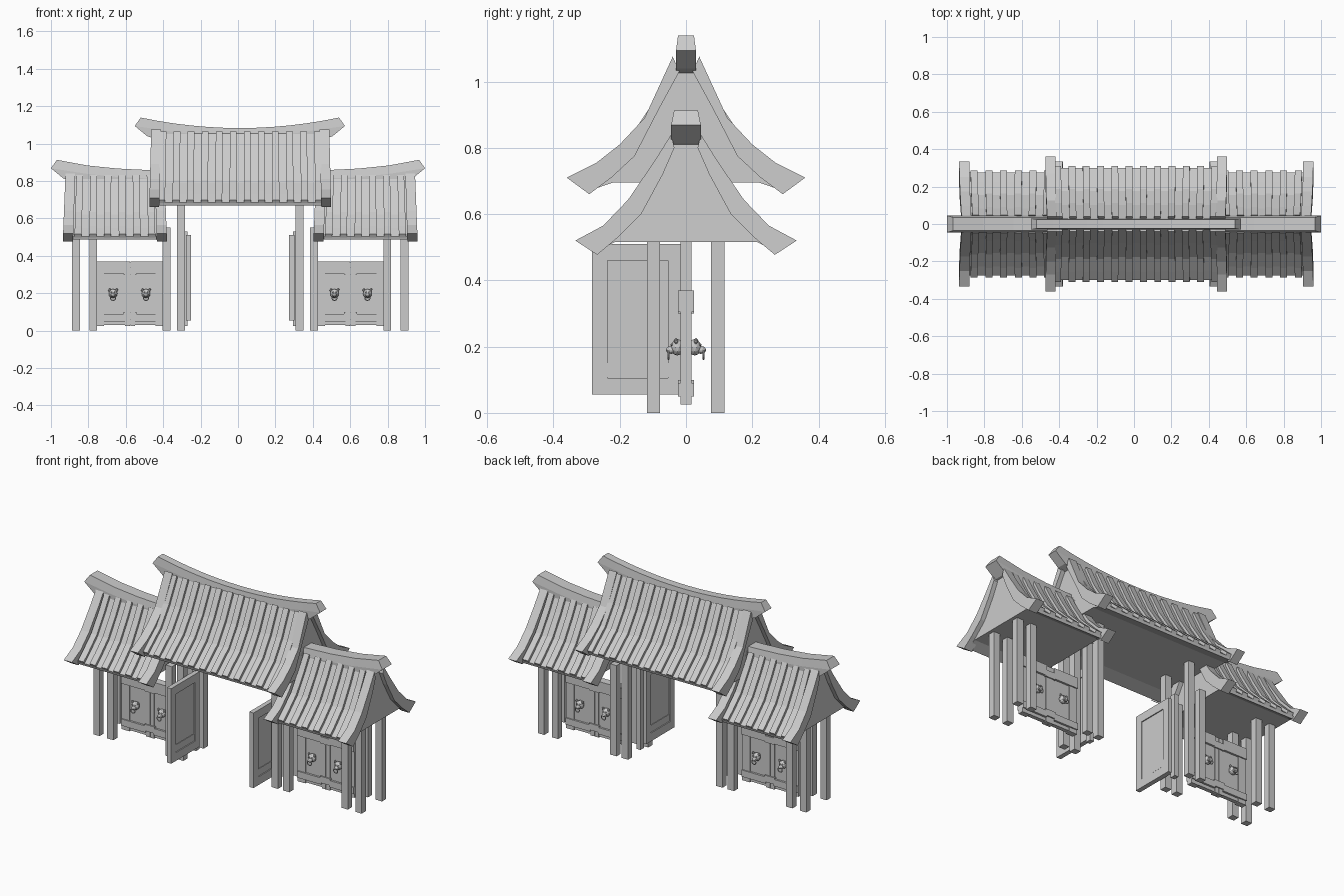
import bpy, bmesh, math
from mathutils import Matrix, Vector

if "Cube" in bpy.data.objects:
    bpy.data.objects.remove(bpy.data.objects["Cube"])

MID = 0.012          # mirror plane of the gate
SIDES = (-1, 1)


def finish(bm, name):
    bmesh.ops.recalc_face_normals(bm, faces=bm.faces)
    me = bpy.data.meshes.new(name)
    bm.to_mesh(me)
    bm.free()
    ob = bpy.data.objects.new(name, me)
    bpy.context.collection.objects.link(ob)
    return ob


def add_box(bm, x0, x1, y0, y1, z0, z1):
    mat = Matrix.Translation(((x0 + x1) / 2, (y0 + y1) / 2, (z0 + z1) / 2))
    mat = mat @ Matrix.Diagonal((abs(x1 - x0), abs(y1 - y0), abs(z1 - z0), 1))
    bmesh.ops.create_cube(bm, size=1, matrix=mat)


def add_prism(bm, pts, x0, x1, warp=lambda x, z: x):
    """Closed y-z outline swept along x."""
    rings = [[bm.verts.new((warp(x, z), y, z)) for y, z in pts] for x in (x0, x1)]
    n = len(pts)
    for i in range(n):
        j = (i + 1) % n
        bm.faces.new((rings[0][i], rings[0][j], rings[1][j], rings[1][i]))
    bm.faces.new(rings[0])
    bm.faces.new(rings[1])


def roof(name, cx, half, ribs, outer, lower, floor, floor_y, top, flare):
    def warp(x, z):
        return cx + (x - cx) * (1 + flare * (top - z) / (top - floor))

    # skin runs midway through the heavy end ridges, stopping short at the eave
    skin = [((a[0] + b[0]) / 2, (a[1] + b[1]) / 2) for a, b in zip(outer, lower)]
    skin[0] = (lower[0][0] + 0.008, lower[0][1] + 0.026)
    # solid roof body with gables and flat soffit
    right = [(floor_y, floor), (skin[0][0] - 0.006, skin[0][1] - 0.016)] + skin
    body = right + [(0, top)] + [(-y, z) for y, z in reversed(right)]
    bm = bmesh.new()
    add_prism(bm, body, cx - half, cx + half, warp)
    finish(bm, name + "_body")
    # tile ribs
    up = [(y + 0.009, z + 0.013) for y, z in skin]
    down = [(y - 0.004, z - 0.008) for y, z in skin]
    bm = bmesh.new()
    for i in range(ribs):
        x = cx + (i - (ribs - 1) / 2) * 0.075
        for s in SIDES:
            add_prism(bm, [(s * y, z) for y, z in up + down[::-1]], x - 0.018, x + 0.018, warp)
    finish(bm, name + "_tile_ribs")
    # heavy sloping ridges at both ends
    bm = bmesh.new()
    for e in SIDES:
        x = cx + e * half
        for s in SIDES:
            add_prism(bm, [(s * y, z) for y, z in outer + lower[::-1]], x - 0.026, x + 0.026, warp)
    finish(bm, name + "_end_ridges")


def ridge(name, cx, half, z_low, rise, power, hw):
    """Upswept top beam with pointed ends and a slightly narrower top."""
    bm = bmesh.new()
    rings = []
    n = 12
    for i in range(n + 1):
        t = -1 + 2 * i / n
        z = z_low + rise * abs(t) ** power
        tip = (t > 0.99) - (t < -0.99)
        x = cx + t * (half - 0.032)
        levels = [(-0.035 * tip, hw, -0.1), (0.032 * tip, hw, -0.045), (0, hw * 0.8, 0)]
        sec = [(dx, -w, dz) for dx, w, dz in levels] + [(dx, w, dz) for dx, w, dz in levels[::-1]]
        rings.append([bm.verts.new((x + dx, y, z + dz)) for dx, y, dz in sec])
    for a, b in zip(rings, rings[1:]):
        for k in range(6):
            bm.faces.new((a[k], a[(k + 1) % 6], b[(k + 1) % 6], b[k]))
    for r in (rings[0], rings[-1]):
        bm.faces.new((r[0], r[1], r[4], r[5]))
        bm.faces.new((r[1], r[2], r[3], r[4]))
    finish(bm, name)


# roofs
roof("central_roof", MID, 0.45, 12,
     [(.36, .71), (.27, .755), (.2, .81), (.125, .89), (.04, 1.075)],
     [(.292, .66), (.225, .71), (.155, .775), (.08, .92), (.02, 1.03)],
     0.695, 0.22, 1.08, 0.02)
for s, tag in ((-1, "left"), (1, "right")):
    roof(tag + "_roof", MID + s * 0.67, 0.238, 6,
         [(.334, .52), (.25, .565), (.175, .643), (.095, .76), (.045, .84)],
         [(.268, .477), (.205, .53), (.135, .60), (.07, .72), (.035, .80)],
         0.516, 0.214, 0.85, 0.05)
ridge("central_top_ridge", MID - 0.002, 0.562, 1.083, 0.056, 2, 0.03)
ridge("side_top_ridge", 0, 1.0, 0.855, 0.058, 4, 0.045)


def panel_door(bm, a0, a1, z0, z1, put):
    """Recessed panel in a frame; put(a0, a1, half_depth, z0, z1) places a box."""
    put(a0, a1, 0.5, z0, z1)


def lion_handle(bm, x, s):
    """Animal-head knocker facing the s side in y."""
    def ball(dx, y, z, sx, sy, sz, sub=2):
        bmesh.ops.create_icosphere(bm, subdivisions=sub, radius=1, matrix=Matrix.Translation(
            (x + dx, s * y, z)) @ Matrix.Diagonal((sx, sy, sz, 1)))
    ball(0, .026, .198, .024, .02, .025)           # head
    ball(0, .045, .190, .014, .016, .012)          # muzzle
    for e in SIDES:
        ball(e * .019, .03, .217, .008, .007, .010, 1)    # ears
        ball(e * .009, .043, .206, .005, .005, .004, 1)   # brows
    # ring hanging from the mouth
    n, m = 14, 5
    rows = []
    for i in range(n):
        a = 2 * math.pi * i / n
        row = []
        for j in range(m):
            b = 2 * math.pi * j / m
            r = .014 + .003 * math.cos(b)
            row.append(bm.verts.new((x + r * math.cos(a), s * (.053 + .003 * math.sin(b)),
                                     .176 + r * math.sin(a))))
        rows.append(row)
    for i in range(n):
        for j in range(m):
            p, q = rows[i], rows[(i + 1) % n]
            bm.faces.new((p[j], q[j], q[(j + 1) % m], p[(j + 1) % m]))


for s, tag in ((-1, "left"), (1, "right")):
    def X(u):
        return MID + s * u

    # square posts in front and back rows
    bm = bmesh.new()
    for u, h in ((.879, .55), (.786, .55), (.394, .55), (.317, .73)):
        for y in (-.098, .096):
            add_box(bm, X(u - .021), X(u + .021), y - .02, y + .02, 0, h)
    finish(bm, tag + "_posts")

    # closed side doors: thin panels, raised stiles and rails
    bm = bmesh.new()
    add_box(bm, X(.40), X(.78), -.012, .012, .03, .365)
    for u0, u1 in ((.40, .452), (.562, .588), (.590, .616), (.728, .78)):
        add_box(bm, X(u0), X(u1), -.017, .017, .025, .37)
    for u0, u1 in ((.40, .562), (.616, .78)):
        for z0, z1 in ((.05, .09), (.305, .37)):
            add_box(bm, X(u0), X(u1), -.024, .024, z0, z1)
    add_box(bm, X(.555), X(.623), -.024, .024, .06, .10)
    add_box(bm, X(.555), X(.623), -.024, .024, .30, .34)
    finish(bm, tag + "_side_doors")

    # knockers on both faces
    bm = bmesh.new()
    for u in (.504, .68):
        for f in SIDES:
            lion_handle(bm, X(u), f)
    finish(bm, tag + "_door_knockers")

    # jamb and swung-open central door leaf
    bm = bmesh.new()
    add_box(bm, X(.282), X(.308), -.017, .017, .025, .53)
    finish(bm, tag + "_door_jamb")
    bm = bmesh.new()
    add_box(bm, X(.268), X(.284), -.28, -.014, .058, .508)
    for y0, y1 in ((-.283, -.237), (-.055, -.012)):
        add_box(bm, X(.262), X(.29), y0, y1, .055, .51)
    for z0, z1 in ((.055, .105), (.108, .15), (.46, .51)):
        d = .003 if z0 == .108 else 0
        add_box(bm, X(.262 + d), X(.29 - d), -.24, -.05, z0, z1)
    finish(bm, tag + "_open_door")
